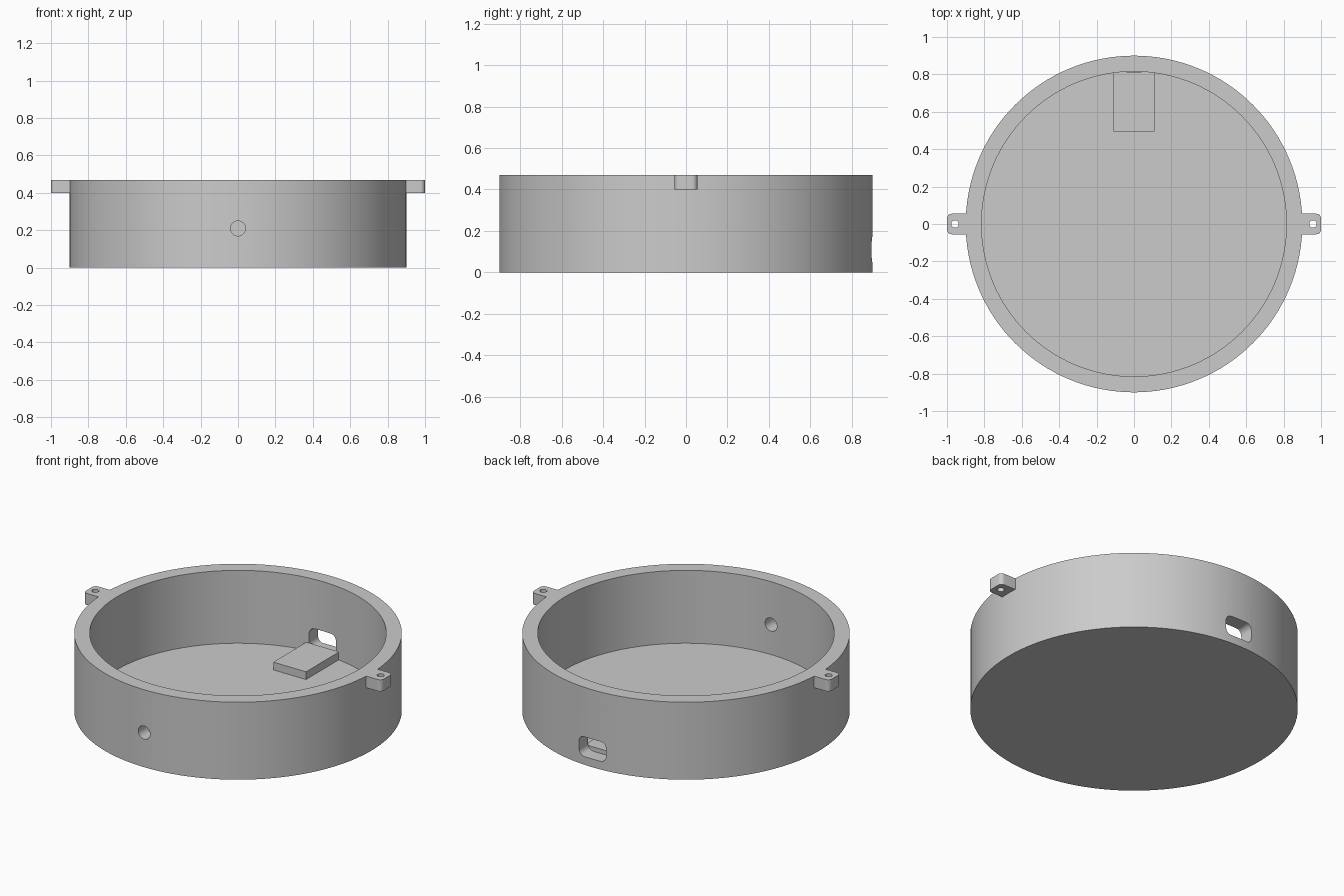
import bpy
import bmesh
from math import radians, sin, cos, pi
from mathutils import Matrix

cube = bpy.data.objects.get("Cube")
if cube:
    bpy.data.objects.remove(cube, do_unlink=True)

OUTER, INNER, HEIGHT, FLOOR = 0.9, 0.815, 0.47, 0.028
SEGMENTS = 128

grey = bpy.data.materials.new("plain grey")
grey.use_nodes = True
grey.diffuse_color = (0.6, 0.6, 0.6, 1)
grey.node_tree.nodes["Principled BSDF"].inputs["Base Color"].default_value = (0.6, 0.6, 0.6, 1)


def circle(radius, n):
    return [(radius * cos(2 * pi * i / n), radius * sin(2 * pi * i / n)) for i in range(n)]


def rounded_rect(width, height, radius, steps=8):
    """Outline of a rectangle with rounded corners, centred on the origin."""
    points = []
    for q, (sx, sy) in enumerate(((1, 1), (-1, 1), (-1, -1), (1, -1))):
        for i in range(steps + 1):
            a = (q + i / steps) * pi / 2
            points.append((sx * (width / 2 - radius) + radius * cos(a),
                           sy * (height / 2 - radius) + radius * sin(a)))
    return points


def prism(name, outline, depth, matrix):
    """Extrude an outline from z = 0 to depth, then place it with a matrix."""
    bm = bmesh.new()
    face = bm.faces.new([bm.verts.new((x, y, 0)) for x, y in outline])
    top = bmesh.ops.extrude_face_region(bm, geom=[face])["geom"]
    bmesh.ops.translate(bm, vec=(0, 0, depth),
                        verts=[v for v in top if isinstance(v, bmesh.types.BMVert)])
    bmesh.ops.recalc_face_normals(bm, faces=bm.faces)
    bm.transform(matrix)
    mesh = bpy.data.meshes.new(name)
    bm.to_mesh(mesh)
    bm.free()
    obj = bpy.data.objects.new(name, mesh)
    bpy.context.collection.objects.link(obj)
    mesh.materials.append(grey)
    return obj


def combine(target, tool, operation):
    """Apply a boolean and remove the helper."""
    mod = target.modifiers.new(operation, "BOOLEAN")
    mod.operation, mod.solver, mod.object = operation, "EXACT", tool
    bpy.context.view_layer.objects.active = target
    bpy.ops.object.modifier_apply(modifier=mod.name)
    bpy.data.objects.remove(tool, do_unlink=True)


def move(x, y, z):
    return Matrix.Translation((x, y, z))


upright = Matrix.Rotation(radians(90), 4, "X")  # extrudes towards -y

# Round case with mounting lugs on both sides
case = prism("case", circle(OUTER, SEGMENTS), HEIGHT, Matrix())
for side in (-1, 1):
    lug = prism("lug", rounded_rect(0.14, 0.11, 0.025), 0.07, move(side * 0.93, 0, 0.4))
    combine(case, lug, "UNION")
    hole = prism("lug_hole", circle(0.02, 24), 0.2, move(side * 0.957, 0, 0.35))
    combine(case, hole, "DIFFERENCE")

# Hollow interior
combine(case, prism("hollow", circle(INNER, SEGMENTS), 1, move(0, 0, FLOOR)), "DIFFERENCE")

# Round cable hole in front, rounded socket slot at the back
combine(case, prism("cable_hole", circle(0.04, 32), 0.4, move(0, -0.65, 0.21) @ upright), "DIFFERENCE")
combine(case, prism("socket_slot", rounded_rect(0.18, 0.12, 0.035), 0.3, move(0, 1, 0.11) @ upright), "DIFFERENCE")

# Raised board support on the floor, reaching to the back wall
support = prism("board_support", [(-0.11, 0.495), (0.11, 0.495), (0.11, 0.812), (-0.11, 0.812)],
                0.047, move(0, 0, FLOOR))

# Smooth curved walls, sharp rims
for obj in (case, support):
    bpy.ops.object.select_all(action="DESELECT")
    obj.select_set(True)
    bpy.context.view_layer.objects.active = obj
    bpy.ops.object.shade_smooth_by_angle(angle=radians(30))
